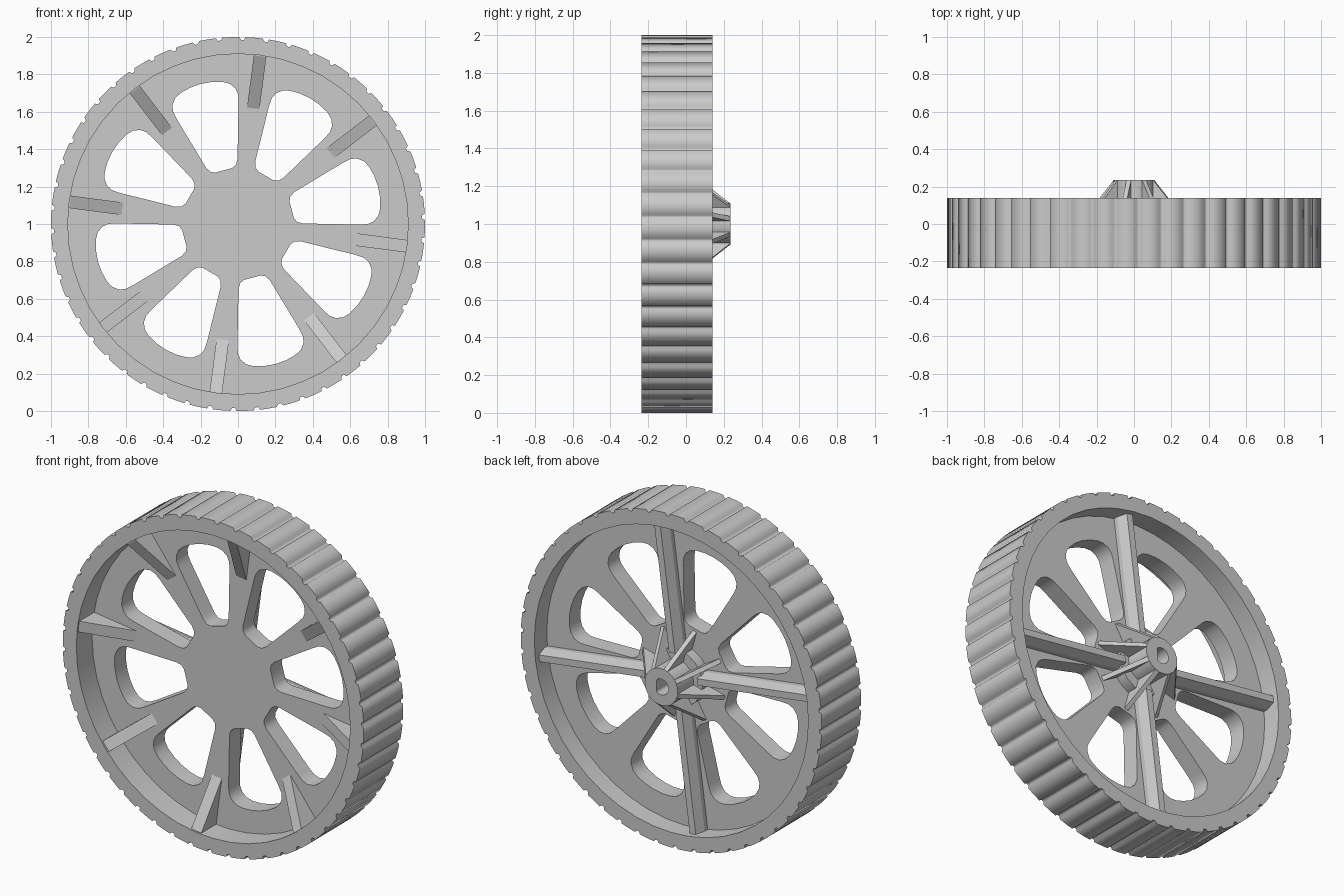
import bpy, bmesh
from math import sin, cos, pi, radians

if "Cube" in bpy.data.objects:
    bpy.data.objects.remove(bpy.data.objects["Cube"])

CZ = 1.0                      # wheel axle height
WEB_F, WEB_B = -0.085, 0.022  # front and back of the spoke web
RIM_F, RIM_B = -0.235, 0.14
OFFSET = -7.5                 # angle of the first spoke


def circle(r, n, phase=0.0):
    return [(r * cos(phase + 2 * pi * i / n), r * sin(phase + 2 * pi * i / n)) for i in range(n)]


def prism(name, outlines, y0, y1):
    """Extrude flat outlines (inner ones become holes) between two y depths."""
    cu = bpy.data.curves.new(name, 'CURVE')
    cu.dimensions = '2D'
    cu.fill_mode = 'BOTH'
    cu.extrude = (y1 - y0) / 2
    for pts in outlines:
        sp = cu.splines.new('POLY')
        sp.points.add(len(pts) - 1)
        for p, (x, z) in zip(sp.points, pts):
            p.co = (x, z, 0, 1)
        sp.use_cyclic_u = True
    ob = bpy.data.objects.new(name, cu)
    bpy.context.collection.objects.link(ob)
    ob.rotation_euler = (pi / 2, 0, 0)
    ob.location = (0, (y0 + y1) / 2, CZ)
    bpy.ops.object.select_all(action='DESELECT')
    ob.select_set(True)
    bpy.context.view_layer.objects.active = ob
    bpy.ops.object.convert(target='MESH')
    return ob


def radial(name, end_a, end_b, angle):
    """Loft two matching polygons of (radius, sideways, depth) at an angle."""
    a = radians(angle)
    bm = bmesh.new()
    place = lambda p: bm.verts.new((p[0] * cos(a) - p[1] * sin(a), p[2],
                                    CZ + p[0] * sin(a) + p[1] * cos(a)))
    va, vb = [place(p) for p in end_a], [place(p) for p in end_b]
    n = len(va)
    bm.faces.new(va)
    bm.faces.new(vb[::-1])
    for i in range(n):
        j = (i + 1) % n
        bm.faces.new((va[j], va[i], vb[i], vb[j]))
    bmesh.ops.recalc_face_normals(bm, faces=bm.faces)
    me = bpy.data.meshes.new(name)
    bm.to_mesh(me)
    bm.free()
    bpy.context.collection.objects.link(bpy.data.objects.new(name, me))


def plate(name, profile, width, angle):
    radial(name, [(r, -width / 2, y) for r, y in profile],
           [(r, width / 2, y) for r, y in profile], angle)


# Rim with 50 narrow tread grooves
tread = []
for i in range(50):
    c = 2.2 + 7.2 * i
    for da, r in ((-0.95, 1.0), (-0.5, 0.985), (0.5, 0.985), (0.95, 1.0), (3.6, 1.0)):
        a = radians(c + da)
        tread.append((r * cos(a), r * sin(a)))
prism("rim", [tread, circle(0.91, 48)], RIM_F, RIM_B)

# Web disc with eight rounded windows
half = [(0.297, 0.045), (0.308, 0.07), (0.335, 0.087), (0.36, 0.094), (0.63, 0.172),
        (0.67, 0.18), (0.705, 0.174), (0.737, 0.15), (0.756, 0.115), (0.77, 0.06)]
window = half + [(0.775, 0.0)] + [(r, -t) for r, t in reversed(half)]
outlines = [circle(0.92, 48)]
for k in range(8):
    a = radians(OFFSET + 22.5 + 45 * k)
    outlines.append([(r * cos(a) - t * sin(a), r * sin(a) + t * cos(a)) for r, t in window])
prism("web", outlines, WEB_F, WEB_B)

# Hub with a D-shaped bore, and its low collar
bore = [(min(x, 0.03), z) for x, z in circle(0.048, 24)]
prism("hub", [circle(0.11, 24), bore], WEB_B - 0.01, 0.235)
prism("hub_collar", [circle(0.17, 16), circle(0.1, 16)], WEB_B - 0.01, 0.085)

for k in range(8):
    # Front gussets between rim and spokes
    plate("front_gusset", [(0.62, WEB_F + 0.002), (0.92, WEB_F + 0.002), (0.92, -0.225), (0.905, -0.225)],
          0.067, OFFSET + 45 * k)
    # Slanted fins bracing the hub
    plate("hub_fin", [(0.09, WEB_B - 0.005), (0.285, WEB_B - 0.005), (0.11, 0.234), (0.09, 0.234)],
          0.026, OFFSET + 22.5 + 45 * k)

# Four stiffening bars across the back
section = [(-0.042, WEB_B - 0.005), (-0.042, 0.05), (-0.02, 0.105),
           (0.02, 0.105), (0.042, 0.05), (0.042, WEB_B - 0.005)]
for k in range(4):
    radial("back_bar", [(0.15, t, y) for t, y in section],
           [(0.92, t, y) for t, y in section], OFFSET + 90 * k)
